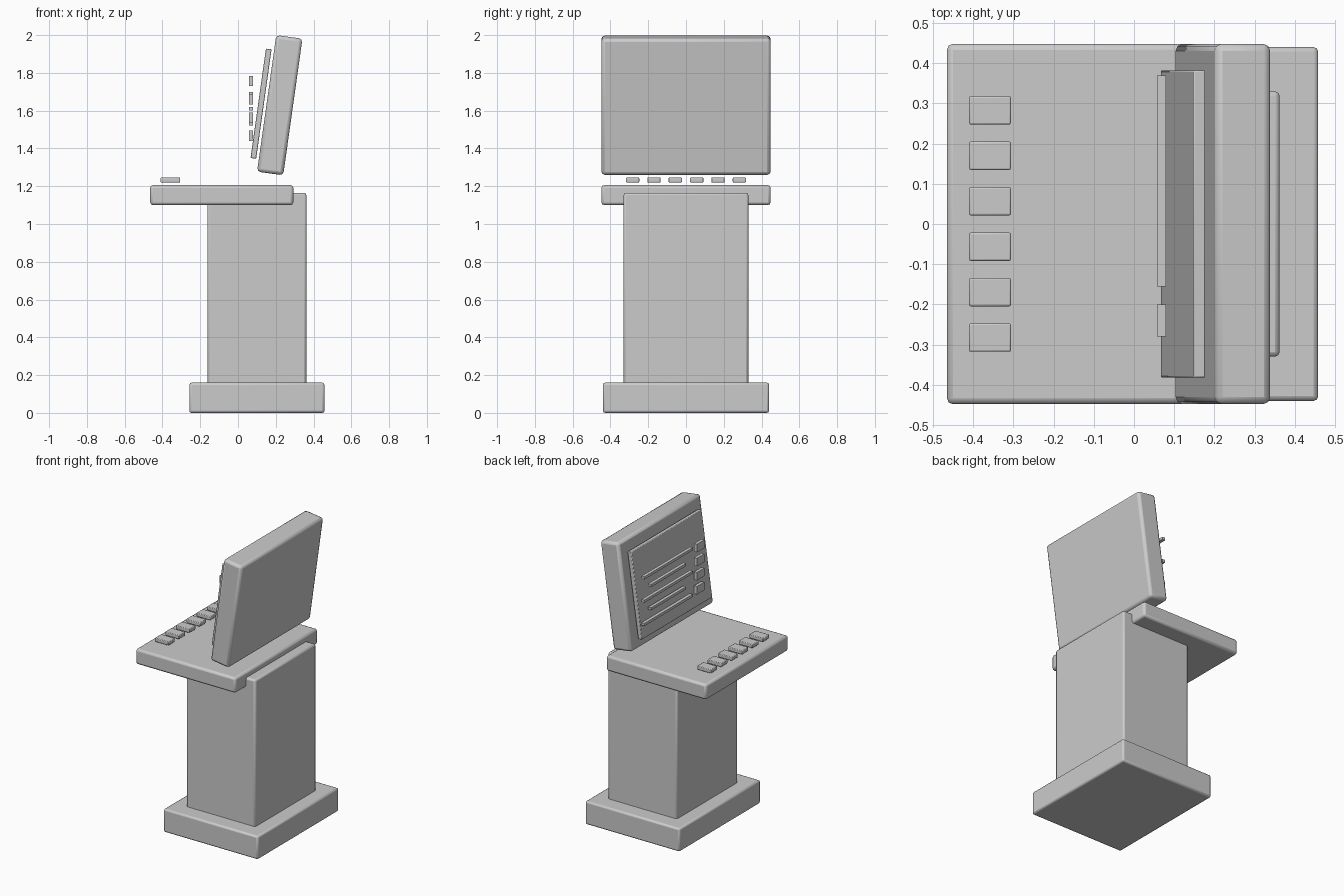
import bpy
import math

if "Cube" in bpy.data.objects:
    bpy.data.objects.remove(bpy.data.objects["Cube"])


def box(name, center, size, bevel=0.0, tilt=0.0, segments=2):
    bpy.ops.mesh.primitive_cube_add(size=1, location=center)
    ob = bpy.context.object
    ob.name = name
    ob.scale = size
    bpy.ops.object.transform_apply(location=False, rotation=False, scale=True)
    ob.rotation_euler.y = tilt
    if bevel:
        mod = ob.modifiers.new("Rounded edges", 'BEVEL')
        mod.width = bevel
        mod.segments = segments
    bpy.ops.object.shade_smooth_by_angle(angle=math.radians(30))
    return ob


TILT = math.radians(8)

# Pedestal
box("base", (0.10, 0, 0.08), (0.716, 0.88, 0.16), 0.012)
box("column", (0.10, 0, 0.655), (0.524, 0.66, 1.02), 0.012)
box("desk", (-0.086, 0, 1.153), (0.758, 0.896, 0.106), 0.015)

# Leaning monitor housing and display panel
box("monitor", (0.221, 0, 1.629), (0.14, 0.896, 0.73), 0.018, TILT)
box("screen", (0.122, 0, 1.637), (0.03, 0.764, 0.585), 0.004, TILT)

# Row of desk keys
for i in range(6):
    box(f"key_{i + 1}", (-0.358, (i - 2.5) * 0.113, 1.233), (0.104, 0.07, 0.026), 0.004)

# Raised lines on the screen
for i in range(5):
    width = 0.525 if i % 2 == 0 else 0.38
    box(f"screen_line_{i + 1}", (0.068, 0.107, 1.77 - i * 0.08), (0.022, width, 0.018))

# Square buttons beside the lines
for i in range(4):
    box(f"screen_button_{i + 1}", (0.068, -0.24, 1.757 - i * 0.0965), (0.022, 0.08, 0.055))
